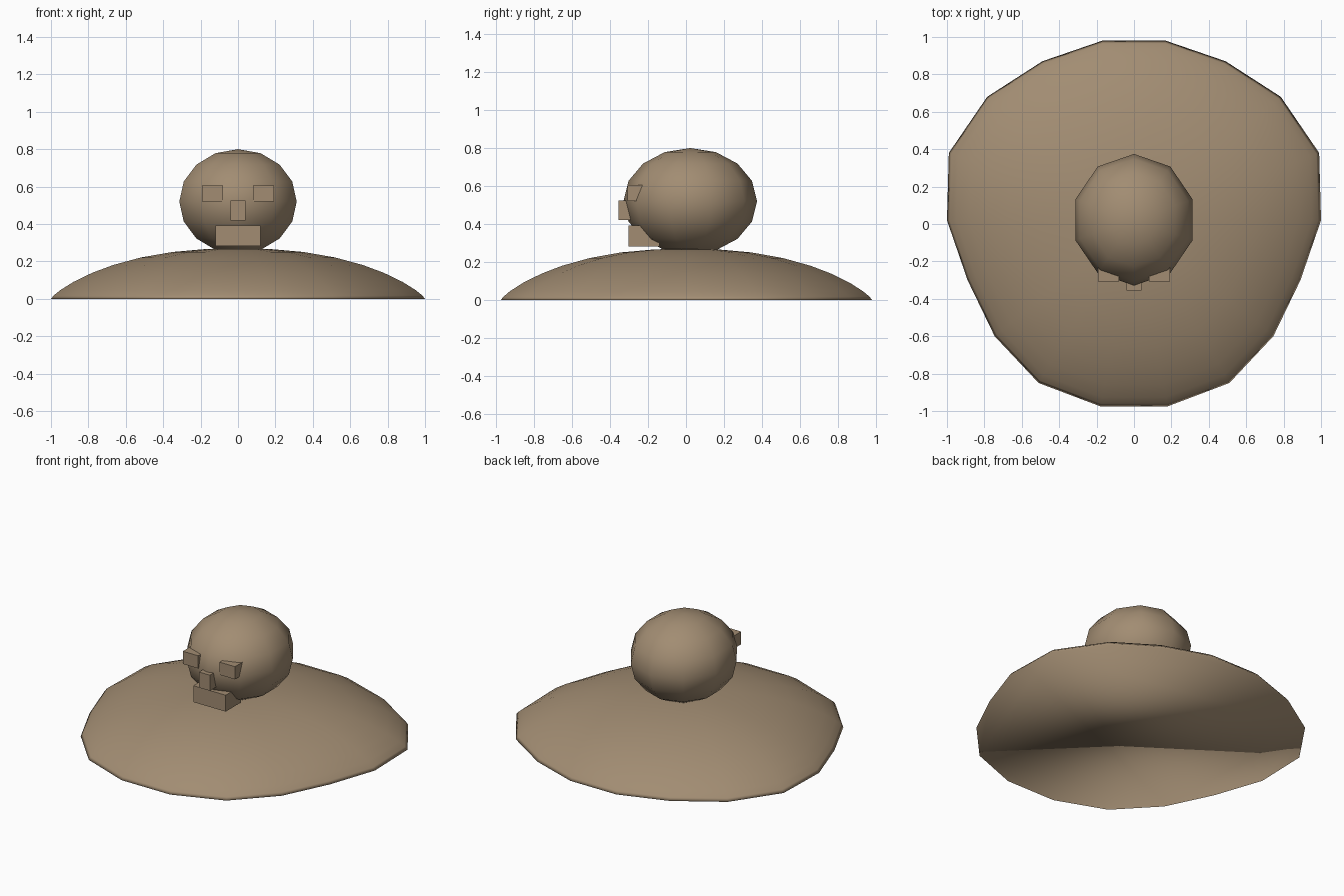
import bpy, bmesh, math

if "Cube" in bpy.data.objects:
    bpy.data.objects.remove(bpy.data.objects["Cube"])

tan = bpy.data.materials.new("tan clay")
tan.diffuse_color = (0.36, 0.265, 0.17, 1)
tan.use_nodes = True
tan.node_tree.nodes["Principled BSDF"].inputs["Base Color"].default_value = tan.diffuse_color


def add_object(name, bm, smooth=False):
    bmesh.ops.recalc_face_normals(bm, faces=bm.faces)
    for f in bm.faces:
        f.smooth = smooth
    me = bpy.data.meshes.new(name)
    bm.to_mesh(me)
    bm.free()
    me.materials.append(tan)
    ob = bpy.data.objects.new(name, me)
    bpy.context.collection.objects.link(ob)
    return ob


def box(name, lo, hi):
    bm = bmesh.new()
    bmesh.ops.create_cube(bm, size=1)
    for v in bm.verts:
        for i in range(3):
            v.co[i] = lo[i] if v.co[i] < 0 else hi[i]
    return add_object(name, bm)


# Low domed base: half outline mirrored, then shrinking rings up to the top
half = [(0.17, 0.98), (0.49, 0.87), (0.785, 0.68), (0.99, 0.38), (1.0, 0.02),
        (0.89, -0.30), (0.745, -0.60), (0.51, -0.85), (0.18, -0.975)]
outline = half + [(-x, y) for x, y in reversed(half)]
bm = bmesh.new()
rings = []
for s in (1.0, 0.985, 0.95, 0.88, 0.78, 0.67, 0.52, 0.35, 0.17):
    z = 0.27 * (1 - s ** 2.3) ** 0.8
    rings.append([bm.verts.new((x * s, y * s, z)) for x, y in outline])
n = len(outline)
for a, b in zip(rings, rings[1:]):
    for i in range(n):
        j = (i + 1) % n
        bm.faces.new((a[i], a[j], b[j], b[i]))
bm.faces.new(rings[0])
top = bm.verts.new((0, 0, 0.27))
for i in range(n):
    bm.faces.new((rings[-1][i], rings[-1][(i + 1) % n], top))
add_object("domed_base", bm, smooth=True)

# Ten-sided, slightly elongated head
bm = bmesh.new()
bmesh.ops.create_uvsphere(bm, u_segments=10, v_segments=8, radius=1)
# turn so that a vertex column points along y
a = math.pi / 2
for v in bm.verts:
    x, y, z = v.co
    ang = math.atan2(y, x)
    r = math.hypot(x, y)
    k = round((ang - a) / (math.pi / 5))
    ang = a + k * math.pi / 5 if abs((ang - a) / (math.pi / 5) - k) < 0.1 else ang + math.pi / 10
    v.co = (0.33 * r * math.cos(ang), 0.0225 + 0.352 * r * math.sin(ang), 0.52 + 0.28 * z)
add_object("head", bm, smooth=True)

# Blocky face
for side, name in ((-1, "right_eye"), (1, "left_eye")):
    xs = sorted((side * 0.08, side * 0.193))
    box(name, (xs[0], -0.308, 0.52), (xs[1], -0.20, 0.605))
box("nose", (-0.04, -0.355, 0.42), (0.04, -0.25, 0.525))
box("mouth", (-0.12, -0.302, 0.282), (0.12, -0.14, 0.392))
